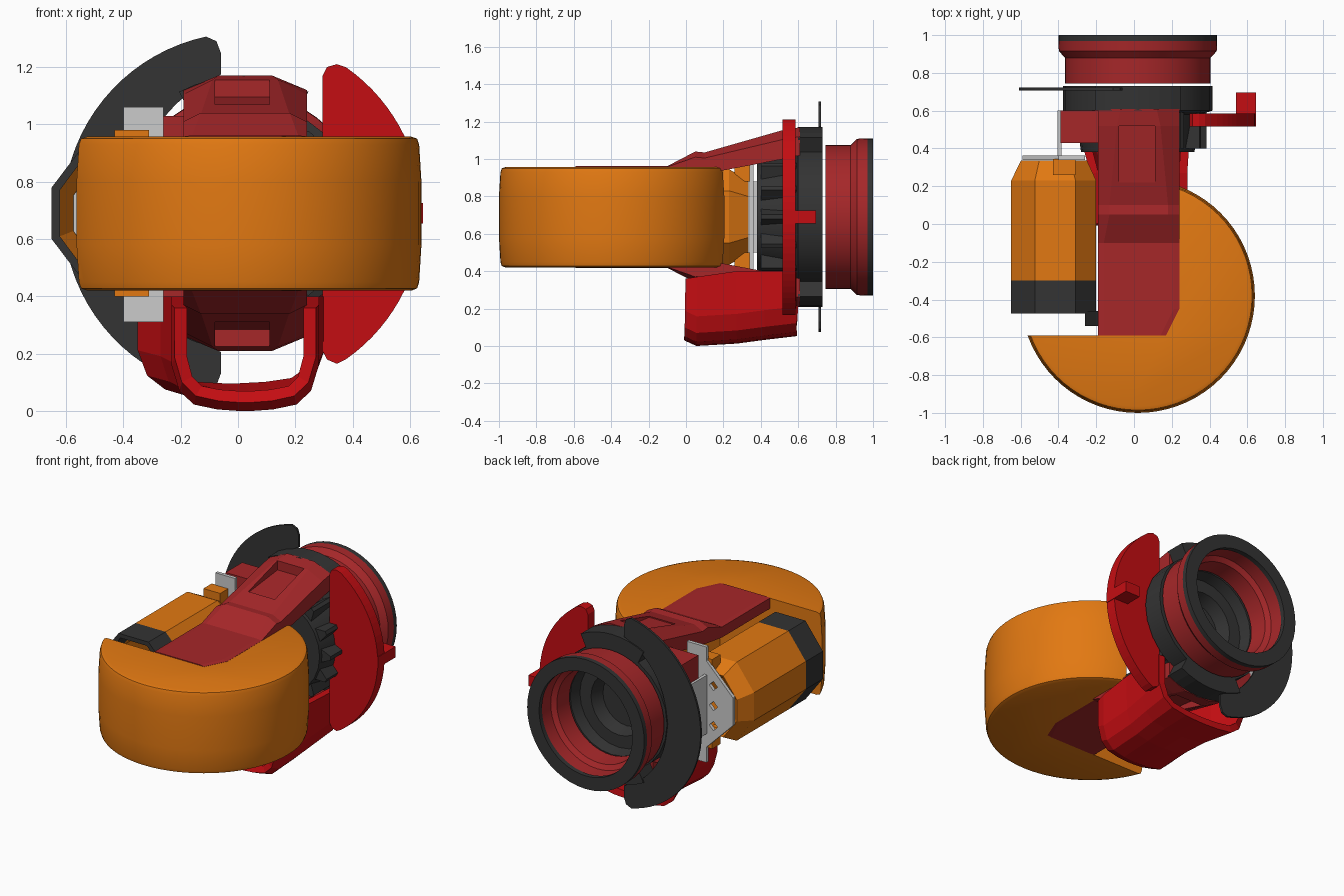
import bpy, bmesh, math

if "Cube" in bpy.data.objects:
    bpy.data.objects.remove(bpy.data.objects["Cube"])

CX, CZ = 0.02, 0.69          # hub axis
WY = -0.38                   # wheel centre y


def material(name, rgb):
    m = bpy.data.materials.new(name)
    m.diffuse_color = (*rgb, 1)
    m.use_nodes = True
    m.node_tree.nodes["Principled BSDF"].inputs["Base Color"].default_value = m.diffuse_color
    return m


ORANGE = material("orange", (0.76, 0.19, 0.006))
MAROON = material("maroon", (0.38, 0.02, 0.022))
RED = material("bright_red", (0.55, 0.004, 0.006))
DARK = material("charcoal", (0.033, 0.033, 0.033))


def loft(name, sections, mat=None, ring=True, caps=True, wrap=False, smooth=None):
    """Skin a list of equal-length 3D sections."""
    bm = bmesh.new()
    rows = [[bm.verts.new(p) for p in s] for s in sections]
    n = len(rows[0])
    pairs = list(zip(rows, rows[1:])) + ([(rows[-1], rows[0])] if wrap else [])
    for a, b in pairs:
        for i in range(n if ring else n - 1):
            j = (i + 1) % n
            bm.faces.new((a[i], a[j], b[j], b[i]))
    if caps:
        bm.faces.new(rows[0])
        bm.faces.new(rows[-1])
    bmesh.ops.recalc_face_normals(bm, faces=bm.faces)
    me = bpy.data.meshes.new(name)
    bm.to_mesh(me)
    bm.free()
    if smooth:
        me.polygons.foreach_set("use_smooth", [True] * len(me.polygons))
        me.set_sharp_from_angle(angle=math.radians(smooth))
    if mat:
        me.materials.append(mat)
    ob = bpy.data.objects.new(name, me)
    bpy.context.collection.objects.link(ob)
    return ob


def prism_y(name, pts, y0, y1, mat=None):
    return loft(name, [[(x, y, z) for x, z in pts] for y in (y0, y1)], mat)


def box(name, x0, x1, y0, y1, z0, z1, mat=None):
    return prism_y(name, [(x0, z0), (x1, z0), (x1, z1), (x0, z1)], y0, y1, mat)


def lathe_y(name, prof, n, mat, smooth=30):
    """Revolve a closed (y, radius) profile around the hub axis."""
    rings = [[(CX + r * math.cos(2 * math.pi * i / n), y, CZ + r * math.sin(2 * math.pi * i / n))
              for i in range(n)] for y, r in prof]
    return loft(name, rings, mat, caps=False, wrap=True, smooth=smooth)


def arc(r, a0, a1, n):
    """Points on an arc around the hub axis; r may be a function of 0..1."""
    out = []
    for i in range(n + 1):
        t = i / n
        a = math.radians(a0 + (a1 - a0) * t)
        q = r(t) if callable(r) else r
        out.append((CX + q * math.cos(a), CZ + q * math.sin(a)))
    return out


def cut(ob, cutter):
    m = ob.modifiers.new("cut", "BOOLEAN")
    m.object = cutter
    m.operation = "DIFFERENCE"
    m.solver = "EXACT"
    cutter.hide_render = True
    cutter.hide_set(True)


# Wheel with the corner notch that holds the fork
prof = [(0.585, 0.42), (0.605, 0.428), (0.612, 0.45), (0.62, 0.58), (0.62, 0.80),
        (0.612, 0.93), (0.605, 0.95), (0.585, 0.957)]
N = 72
wheel = loft("wheel", [[(CX + r * math.cos(2 * math.pi * i / N), WY + r * math.sin(2 * math.pi * i / N), z)
                        for i in range(N)] for r, z in prof], ORANGE, smooth=40)
notch = [(-1, -0.59), (0.17, -0.59), (0.225, -0.45), (0.225, 1), (-1, 1)]
cut(wheel, loft("wheel_notch_cutter", [[(x, y, z) for x, y in notch] for z in (0.2, 1.2)]))

# Fork arms, above and below the wheel: y, right x, bottom z, top z, shoulder drop, shoulder inset
stations = [(-0.59, 0.17, 0.89, 0.962, 0.004, 0.03), (-0.45, 0.24, 0.89, 0.962, 0.004, 0.03),
            (-0.10, 0.24, 0.89, 0.962, 0.004, 0.03), (0.05, 0.24, 0.91, 1.04, 0.03, 0.06),
            (0.10, 0.24, 0.92, 1.035, 0.03, 0.06), (0.52, 0.24, 1.00, 1.155, 0.05, 0.10),
            (0.61, 0.24, 1.02, 1.17, 0.05, 0.12)]
for s, tag in ((1, "upper"), (-1, "lower")):
    def fz(z):
        return CZ + s * (z - CZ)
    arm = loft(tag + "_fork_arm", [[(-0.19, y, fz(b)), (-0.19, y, fz(t - d)), (-0.19 + c, y, fz(t)),
                                    (xr - c, y, fz(t)), (xr, y, fz(t - d)), (xr, y, fz(b))]
                                   for y, xr, b, t, d, c in stations], MAROON)
    pocket = [(0.22, 1.3), (0.22, 1.062), (0.52, 1.095), (0.52, 1.3)]
    cut(arm, loft(tag + "_arm_pocket_cutter", [[(x, y, fz(z)) for y, z in pocket] for x in (-0.08, 0.11)]))
    box(tag + "_side_lug", -0.39, -0.18, 0.43, 0.6, *sorted((fz(0.86), fz(1.03))), MAROON)
    # Dark cap that closes the arm against the hub
    cap = arc(0.48, 62, 118, 8) + [(-0.15, 1.0), (0.19, 1.0)]
    prism_y(tag + "_arm_cap", [(x, fz(z)) for x, z in cap], 0.6, 0.73, DARK)

# Motor shell, octagonal tube beside the fork
octagon = [(-0.65, 0.60), (-0.65, 0.78), (-0.525, 0.945), (-0.31, 0.945), (-0.20, 0.83),
           (-0.20, 0.55), (-0.31, 0.435), (-0.525, 0.435)]


def motor_section(y, k):
    return [(-0.42 + (x + 0.42) * k, y, CZ + (z - CZ) * k) for x, z in octagon]


motor = loft("motor_housing", [motor_section(-0.30, 1), motor_section(0.23, 1), motor_section(0.335, 0.78)],
             ORANGE, caps=False)
band = loft("motor_end_band", [motor_section(-0.475, 1), motor_section(-0.30, 1)], DARK, caps=False)
for ob in (motor, band):
    m = ob.modifiers.new("wall", "SOLIDIFY")
    m.thickness = 0.03
prism_y("motor_end_foot", [(-0.26, 0.48), (-0.19, 0.55), (-0.19, 0.83), (-0.26, 0.9)], -0.54, -0.46, DARK)
for z0, z1, tag in ((0.88, 0.98, "upper"), (0.40, 0.50, "lower")):
    box(tag + "_motor_lug", -0.43, -0.31, 0.26, 0.345, z0, z1, ORANGE)

# Grey mounting bracket with diamond holes
plate = prism_y("bracket_plate", [(-0.59, 0.60), (-0.59, 0.78), (-0.40, 0.97), (-0.40, 1.06), (-0.26, 1.06),
                                  (-0.26, 0.31), (-0.40, 0.31), (-0.40, 0.41)], 0.34, 0.362)
for i, z in enumerate((0.56, 0.69, 0.82)):
    cut(plate, prism_y("hole_cutter_%d" % i, [(-0.48, z), (-0.45, z + 0.03), (-0.42, z), (-0.45, z - 0.03)],
                       0.3, 0.4))
box("bracket_flange", -0.405, -0.385, 0.355, 0.6, 0.5, 0.88)

# Hub with stepped recess and small teeth
lathe_y("hub", [(0.38, 0.02), (0.38, 0.30), (0.58, 0.33), (0.60, 0.395), (0.73, 0.395), (0.73, 0.30),
                (0.66, 0.28), (0.66, 0.20), (0.58, 0.17), (0.58, 0.02)], 24, DARK, 25)
for k in range(5):
    a = math.radians(-50 + 25 * k)
    rad, tan = (math.cos(a), math.sin(a)), (-math.sin(a), math.cos(a))
    tooth = [(CX + rad[0] * r + tan[0] * t, CZ + rad[1] * r + tan[1] * t)
             for r, t in ((0.28, -0.05), (0.28, 0.05), (0.365, 0.012), (0.365, -0.012))]
    prism_y("hub_tooth_%d" % k, tooth, 0.40, 0.6, DARK)

# Flared collar at the back and its dark rim
lathe_y("collar", [(0.745, 0.385), (0.88, 0.385), (0.915, 0.418), (0.97, 0.42), (0.97, 0.34),
                   (0.88, 0.335), (0.86, 0.305), (0.745, 0.295)], 48, MAROON)
lathe_y("collar_rim", [(0.97, 0.42), (1.0, 0.42), (1.0, 0.335), (0.97, 0.335)], 48, DARK)

# Thin dark crescent guard on the left
outer = arc(0.63, 102, 258, 36)
inner = arc(lambda t: 0.49 - 0.10 * math.sin(math.pi * t), 260.6, 99.4, 36)
prism_y("crescent_guard", [(-0.06, 1.25), (-0.075, 1.29)] + outer + [(-0.075, 0.09), (-0.06, 0.13)] + inner,
        0.708, 0.722, DARK)

# Red segment guard on the right with a tab
prism_y("segment_guard", [(0.295, 0.21), (0.31, 0.18), (0.345, 0.165)] + arc(0.622, -55, 55, 30)
        + [(0.345, 1.21), (0.31, 1.2), (0.295, 1.17)], 0.515, 0.585, RED)
box("guard_tab", 0.54, 0.645, 0.515, 0.695, 0.655, 0.725, RED)


# Open red cradle underneath
def cradle_section(y, xl, xr, top, bot):
    mid, h = (xl + xr) / 2, (xr - xl) / 2
    half = [(1, top), (1, bot + 0.14), (0.9, bot + 0.06), (0.72, bot + 0.02), (0.4, bot + 0.005), (0.1, bot)]
    return [(mid - h * u, y, z) for u, z in half] + [(mid + h * u, y, z) for u, z in reversed(half)]


cradle = loft("cradle", [cradle_section(0.0, -0.20, 0.25, 0.36, 0.05), cradle_section(0.06, -0.21, 0.26, 0.37, 0.022),
                         cradle_section(0.27, -0.21, 0.26, 0.40, 0.035), cradle_section(0.42, -0.25, 0.27, 0.40, 0.055),
                         cradle_section(0.59, -0.33, 0.28, 0.40, 0.075)], RED, ring=False, caps=False)
m = cradle.modifiers.new("wall", "SOLIDIFY")
m.thickness, m.offset = 0.044, 0
